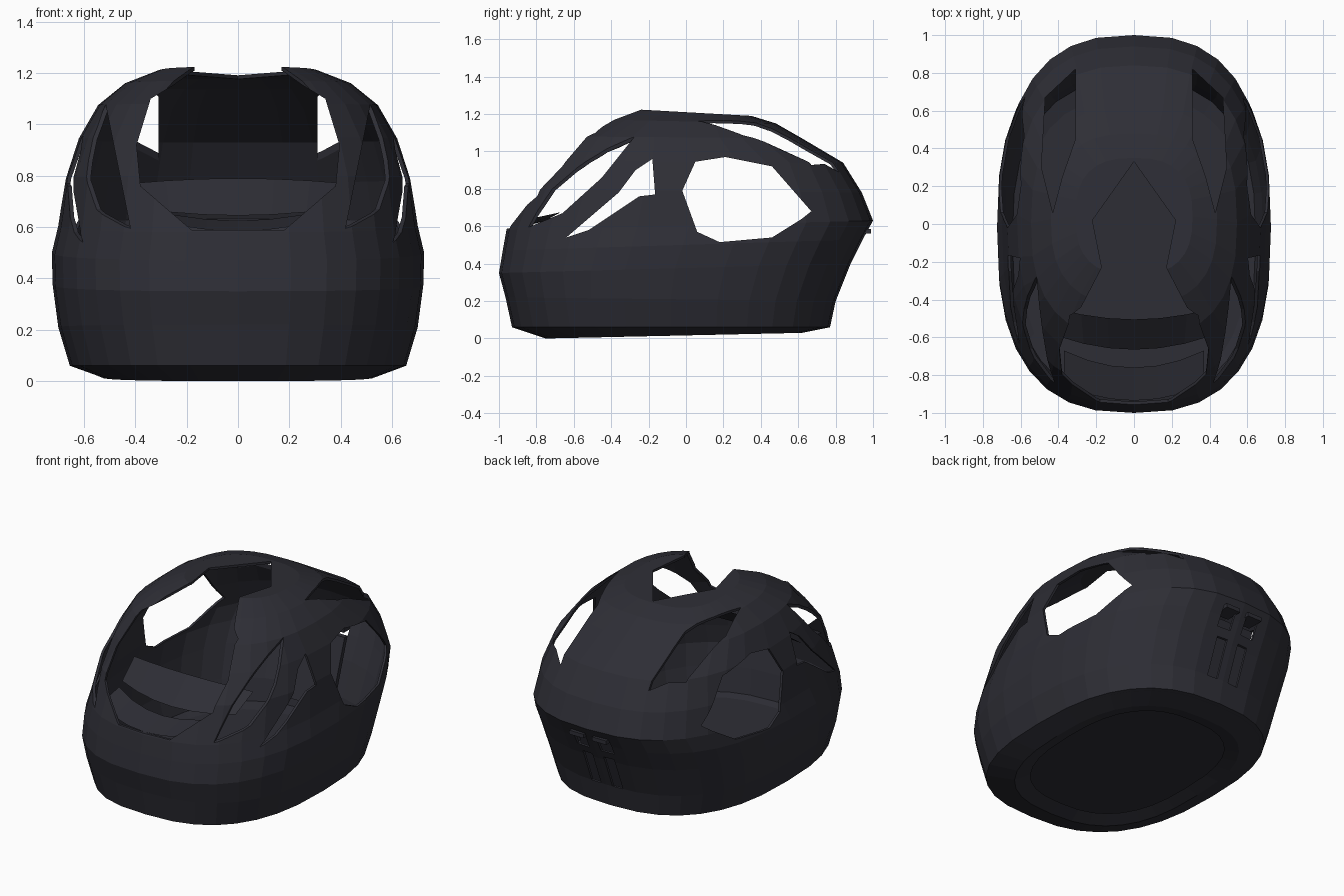
import bpy, bmesh, math

if "Cube" in bpy.data.objects:
    bpy.data.objects.remove(bpy.data.objects["Cube"])

mat = bpy.data.materials.new("dark slate")
mat.diffuse_color = (0.027, 0.027, 0.036, 1)
mat.use_nodes = True
mat.node_tree.nodes["Principled BSDF"].inputs["Base Color"].default_value = mat.diffuse_color


def finish(name, bm, recalc=True):
    if recalc:
        bmesh.ops.recalc_face_normals(bm, faces=bm.faces)
    me = bpy.data.meshes.new(name)
    bm.to_mesh(me)
    bm.free()
    me.materials.append(mat)
    ob = bpy.data.objects.new(name, me)
    bpy.context.collection.objects.link(ob)
    return ob


def prism(name, pts, lo, hi, axis, sign=1):
    """Extrude a 2D outline along an axis; lo may depend on the outline point."""
    bm = bmesh.new()

    def place(a, b, d):
        return {"x": (sign * d, a, b), "y": (sign * a, d, b), "z": (sign * a, b, d)}[axis]
    low = lo if callable(lo) else (lambda a, b: lo)
    v0 = [bm.verts.new(place(a, b, low(a, b))) for a, b in pts]
    v1 = [bm.verts.new(place(a, b, hi)) for a, b in pts]
    n = len(pts)
    bm.faces.new(v0)
    bm.faces.new(v1[::-1])
    for i in range(n):
        j = (i + 1) % n
        bm.faces.new((v0[i], v1[i], v1[j], v0[j]))
    return finish(name, bm)


def sheet(name, rows):
    """Skin a grid of point rows."""
    bm = bmesh.new()
    vs = [[bm.verts.new(p) for p in r] for r in rows]
    for a, b in zip(vs, vs[1:]):
        for k in range(len(a) - 1):
            bm.faces.new((a[k], a[k + 1], b[k + 1], b[k]))
    return finish(name, bm)


SEG = 32


def outline(zf, zb, yf, yb, hw, p=2 / 2.6):
    """Squarish oval ring, tilted from zf at the front to zb at the back."""
    out = []
    for i in range(SEG):
        t = 2 * math.pi * i / SEG
        c, s = math.cos(t), math.sin(t)
        x = hw * math.copysign(abs(c) ** p, c)
        k = math.copysign(abs(s) ** p, s)
        out.append((x, (yf + yb) / 2 + k * (yb - yf) / 2, (zf + zb) / 2 + k * (zb - zf) / 2))
    return out


# Domed shell: z front, z back, y front, y back, half width
RINGS = [
    (0.0, 0.03, -.75, .62, .53), (.06, .06, -.93, .77, .655),
    (.22, .20, -.965, .80, .70), (.35, .40, -1.0, .88, .722),
    (.47, .53, -.98, .945, .725), (.58, .63, -.96, 1.0, .70),
    (.80, .78, -.87, .94, .672), (.95, .94, -.74, .84, .62),
    (1.08, 1.07, -.61, .62, .545), (1.17, 1.15, -.43, .48, .44),
    (1.225, 1.19, -.27, .35, .31)]
bm = bmesh.new()
rows = [[bm.verts.new(co) for co in outline(*r)] for r in RINGS]
for a, b in zip(rows, rows[1:]):
    for i in range(SEG):
        j = (i + 1) % SEG
        bm.faces.new((a[i], a[j], b[j], b[i]))
bm.faces.new(rows[-1])
shell = finish("shell", bm, recalc=False)

# Cutters for the openings
side = [(-.02, .79), (.05, .945), (.21, .97), (.46, .92), (.67, .68), (.62, .64),
        (.46, .54), (.18, .515), (.06, .57)]
quarter = [(-.62, .96), (-.27, 1.085), (-.45, .86), (-.66, .67), (-.89, .575), (-.82, .76)]
wedge = [(-.165, .77), (-.18, .96), (-.27, .9), (-.36, .78), (-.64, .54), (-.52, .58), (-.25, .76)]
slot = [(.31, .82), (.47, .67), (.49, .3), (.43, .06), (.38, .25), (.31, .45)]
front = [(-.18, .588), (.18, .588), (.38, .76), (.395, .92), (.34, 1.1), (.17, 1.2), (.17, 1.35),
         (-.17, 1.35), (-.17, 1.2), (-.34, 1.1), (-.395, .92), (-.38, .76)]
notch = [(0, .33), (-.22, .02), (-.17, -.23), (-.29, -.46), (-.2, -.7),
         (.2, -.7), (.29, -.46), (.17, -.23), (.22, .02)]
cutters = [prism("front_cutter", front, -1.3, -.24, "y"),
           prism("roof_cutter", notch, .95, 1.5, "z")]
for s in (1, -1):
    cutters += [
        prism("side_cutter", side, .3, 1, "x", s),
        prism("quarter_cutter", quarter, lambda y, z: .42 + .2 * (z - .6), 1, "x", s),
        prism("wedge_cutter", wedge, .3, 1, "x", s),
        prism("slot_cutter", slot, .7, 1.5, "z", s),
        prism("buckle_cutter", [(.04, .47), (.13, .47), (.13, .56), (.04, .56)], .7, 1.2, "y", s),
        prism("strap_cutter", [(.04, .2), (.11, .2), (.11, .42), (.04, .42)], .6, 1.2, "y", s)]

bpy.context.view_layer.objects.active = shell
mod = shell.modifiers.new("wall", "SOLIDIFY")
mod.thickness = .015
mod.offset = -1
bpy.ops.object.modifier_apply(modifier=mod.name)
for c in cutters:
    mod = shell.modifiers.new("cut", "BOOLEAN")
    mod.operation = "DIFFERENCE"
    mod.solver = "EXACT"
    mod.object = c
    bpy.ops.object.modifier_apply(modifier=mod.name)
for c in cutters:
    bpy.data.objects.remove(c)

# Floor plate just above the rim
bm = bmesh.new()
bm.faces.new([bm.verts.new(co) for co in outline(.055, .055, -.91, .75, .64)])
finish("floor", bm)

# Flat rim around the underside
ring = [outline(.0, .03, -.75, .62, .53), outline(.03, .045, -.66, .54, .45)]
sheet("underside_rim", [r + r[:1] for r in ring])

# Curved ledge behind the front lip
ks = [k / 3 for k in range(-3, 4)]
sheet("front_ledge", [[(k * .37, y + bend * k * k, z + rise * k * k) for k in ks]
                      for y, z, bend, rise in ((-.935, .585, .08, .05), (-.76, .625, .09, .05))])

# Brow band crossing the opening, rising to the back
sheet("brow_band", [[(k * w, y + bend * k * k, z + rise * k * k) for k in ks]
                    for w, y, z, bend, rise in ((.40, -.665, .645, .07, .03),
                                                (.42, -.505, .79, .06, -.02))])

# Plate behind the rear buckle slots
prism("buckle_plate", [(.69, .15), (.72, .15), (.86, .56), (.83, .56)], -.17, .17, "x")
# Small raised rear clips
for s in (1, -1):
    prism("rear_clip", [(.03, .56), (.13, .56), (.13, .585), (.03, .585)], .88, .99, "y", s)
